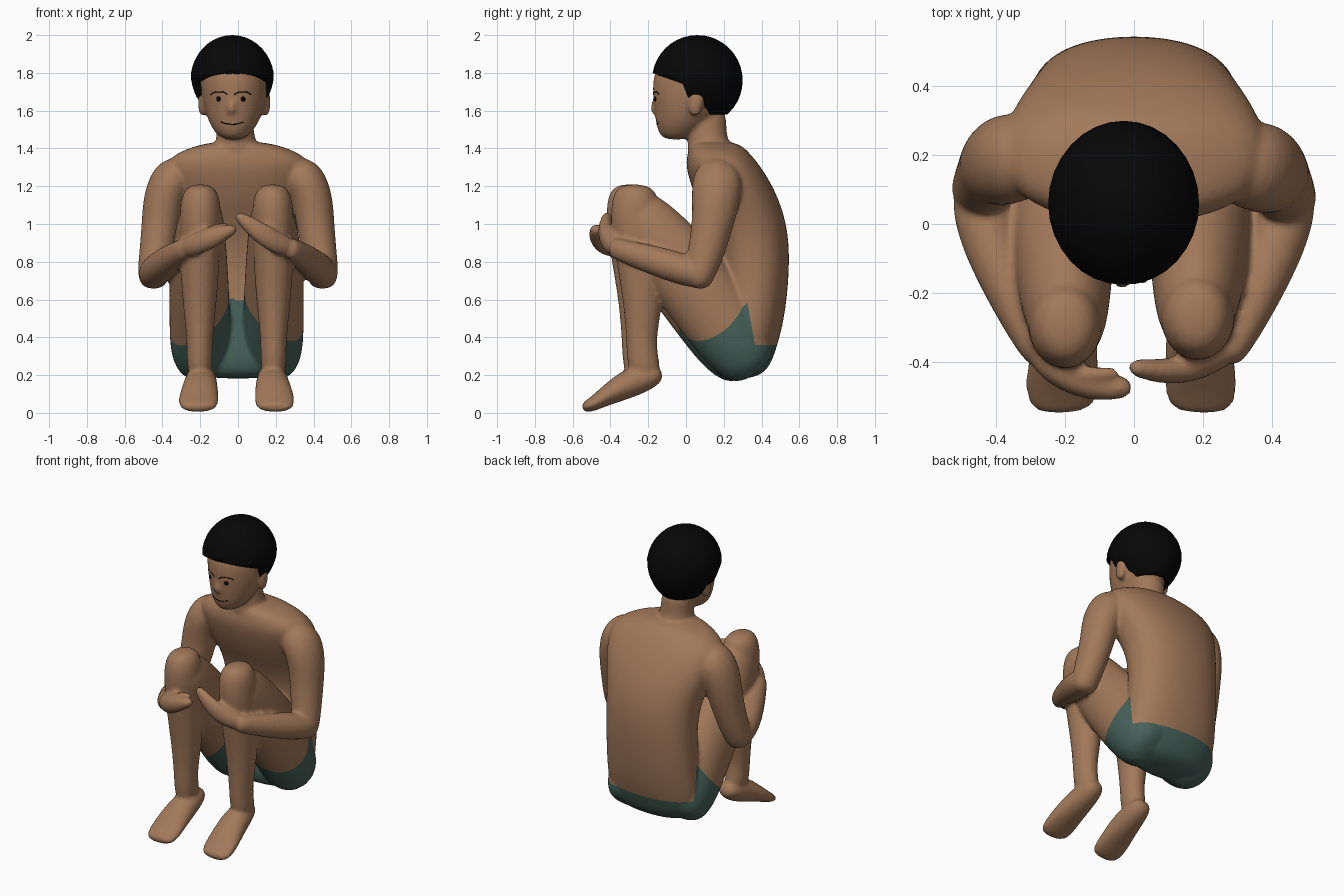
import bpy, bmesh, math
from mathutils import Vector
from mathutils.bvhtree import BVHTree

if "Cube" in bpy.data.objects:
    bpy.data.objects.remove(bpy.data.objects["Cube"])

X, Y, Z = Vector((1, 0, 0)), Vector((0, 1, 0)), Vector((0, 0, 1))
scene = bpy.context.scene.collection


def material(name, rgb):
    m = bpy.data.materials.new(name)
    m.diffuse_color = (*rgb, 1)
    m.use_nodes = True
    m.node_tree.nodes["Principled BSDF"].inputs["Base Color"].default_value = m.diffuse_color
    return m


skin_mat = material("skin", (0.36, 0.19, 0.10))
shorts_mat = material("shorts_green", (0.06, 0.12, 0.10))
dark_mat = material("dark", (0.002, 0.002, 0.002))


def tube(bm, rings, hint=X, flat=False, sides=12, power=1.0):
    """Closed loft through rings (x, y, z, radius along hint, other radius)."""
    loops = []
    for i, (x, y, z, a, b) in enumerate(rings):
        lo, hi = rings[max(i - 1, 0)], rings[min(i + 1, len(rings) - 1)]
        t = Z if flat else (Vector(hi[:3]) - Vector(lo[:3])).normalized()
        u = (hint - t * hint.dot(t)).normalized()
        v = t.cross(u)
        loop = []
        for k in range(sides):
            w = 2 * math.pi * k / sides
            c, s = (math.copysign(abs(q) ** power, q) for q in (math.cos(w), math.sin(w)))
            loop.append(bm.verts.new(Vector((x, y, z)) + 1.04 * (a * c * u + b * s * v)))
        loops.append(loop)
    faces = [bm.faces.new(loops[0]), bm.faces.new(loops[-1])]
    for p, q in zip(loops, loops[1:]):
        for k in range(sides):
            n = (k + 1) % sides
            faces.append(bm.faces.new((p[k], p[n], q[n], q[k])))
    bmesh.ops.recalc_face_normals(bm, faces=faces)


def side(rings, s, dx=0.0, dy=0.0):
    return [(s * (x + dx), y + dy, z, a, b) for x, y, z, a, b in rings]


body = bmesh.new()

# torso and pelvis
tube(body, [(0, .27, .18, .15, .07), (0, .29, .22, .26, .14), (0, .305, .32, .32, .165),
            (0, .345, .50, .305, .175), (0, .365, .75, .295, .18), (0, .345, .95, .30, .195),
            (0, .285, 1.10, .34, .215), (0, .235, 1.22, .375, .21), (0, .19, 1.32, .385, .19),
            (0, .17, 1.385, .31, .155), (0, .145, 1.44, .14, .12)], flat=True, sides=16, power=.88)
# neck
tube(body, [(-.01, .13, 1.34, .13, .13), (-.01, .12, 1.42, .11, .11),
            (-.015, .11, 1.50, .095, .10), (-.02, .11, 1.62, .10, .11)], flat=True)
# head
tube(body, [(-.025, -.05, 1.445, .055, .07), (-.025, -.035, 1.49, .10, .11), (-.022, -.01, 1.54, .13, .148),
            (-.02, .02, 1.61, .155, .185), (-.02, .04, 1.69, .172, .212), (-.025, .05, 1.79, .178, .222),
            (-.03, .06, 1.88, .15, .18), (-.03, .06, 1.95, .07, .09)], flat=True, sides=16)
# nose
tube(body, [(-.03, -.15, 1.69, .015, .012), (-.035, -.16, 1.63, .022, .03),
            (-.035, -.157, 1.595, .03, .035), (-.035, -.14, 1.57, .02, .02)], flat=True, sides=8)

thigh = [(.19, .37, .21, .11, .12), (.195, .28, .32, .165, .185), (.20, .155, .51, .16, .205),
         (.205, -.005, .725, .158, .205), (.20, -.165, .92, .138, .185), (.19, -.28, 1.06, .115, .15),
         (.19, -.34, 1.13, .07, .085)]
shin = [(.195, -.28, 1.215, .07, .09), (.195, -.285, 1.12, .113, .13), (.2, -.27, .95, .106, .135),
        (.2, -.25, .75, .104, .12), (.2, -.24, .55, .086, .10), (.2, -.25, .38, .068, .078),
        (.2, -.24, .27, .068, .085), (.2, -.22, .19, .06, .08)]
foot = [(.19, -.125, .215, .05, .035), (.19, -.19, .195, .075, .07), (.195, -.31, .155, .09, .08),
        (.205, -.43, .085, .106, .05), (.208, -.50, .042, .106, .036), (.205, -.55, .022, .08, .026)]
upper_arm = [(.24, .20, 1.27, .10, .11), (.35, .18, 1.25, .125, .135), (.395, .17, 1.14, .11, .13),
             (.41, .155, 1.0, .10, .11), (.435, .11, .82, .09, .095), (.45, .08, .72, .085, .08),
             (.45, .075, .655, .055, .05)]
forearm = [(.455, .12, .72, .06, .06), (.45, .07, .735, .08, .085), (.42, -.05, .77, .085, .085),
           (.355, -.21, .82, .075, .07), (.30, -.34, .86, .058, .05), (.26, -.40, .88, .055, .045)]
ear = [(.165, .05, 1.57, .015, .02), (.17, .05, 1.60, .02, .035),
       (.172, .055, 1.66, .022, .045), (.17, .055, 1.71, .015, .03)]

# paired limbs and ears
for s in (-1, 1):
    dx = -.012 if s > 0 else .003
    tube(body, side(thigh, s, dx, .015 * s))
    tube(body, side(shin, s, dx, .012 * s))
    tube(body, side(foot, s, dx))
    tube(body, side(upper_arm, s, 0, -.012 * s))
    tube(body, side(forearm, s), hint=Z)
    tube(body, side(ear, s, -.02 * s), flat=True, sides=8)

# hands and thumbs, slightly different on each side
tube(body, [(-.29, -.36, .865, .05, .045), (-.22, -.435, .895, .06, .045), (-.13, -.47, .93, .055, .045),
            (-.06, -.475, .96, .038, .038), (-.005, -.475, .98, .022, .028)], hint=Z)
tube(body, [(-.22, -.43, .93, .025, .025), (-.13, -.44, .975, .025, .025), (-.04, -.43, 1.0, .018, .018)], hint=Z, sides=8)
tube(body, [(.29, -.35, .865, .05, .045), (.20, -.41, .90, .06, .042), (.11, -.43, .96, .055, .04),
            (.05, -.425, 1.005, .042, .032), (-.015, -.415, 1.055, .022, .025)], hint=Z)
tube(body, [(.21, -.42, .93, .025, .025), (.13, -.44, .985, .025, .022), (.06, -.44, 1.0, .018, .018)], hint=Z, sides=8)

# fuse the body into one smooth skin
mesh = bpy.data.meshes.new("body_source")
body.to_mesh(mesh)
source = bpy.data.objects.new("body_source", mesh)
scene.objects.link(source)
source.modifiers.new("round", "SUBSURF").levels = 2
remesh = source.modifiers.new("fuse", "REMESH")
remesh.mode = "VOXEL"
remesh.voxel_size = 0.012
soften = source.modifiers.new("soften", "SMOOTH")
soften.factor = 0.5
soften.iterations = 4
bpy.context.view_layer.update()
depsgraph = bpy.context.evaluated_depsgraph_get()
fused = bpy.data.meshes.new_from_object(source.evaluated_get(depsgraph))
bpy.data.objects.remove(source)


def cut(bm, co, no):
    bmesh.ops.bisect_plane(bm, geom=bm.verts[:] + bm.edges[:] + bm.faces[:], plane_co=co, plane_no=no)


def finish(name, bm, mats):
    me = bpy.data.meshes.new(name)
    bm.to_mesh(me)
    for m in mats:
        me.materials.append(m)
    for p in me.polygons:
        p.use_smooth = True
    ob = bpy.data.objects.new(name, me)
    scene.objects.link(ob)
    return ob


# shorts: clean hem and waist lines cut into the skin
bm = bmesh.new()
bm.from_mesh(fused)
surface = BVHTree.FromBMesh(bm)
for s in (-1, 1):
    cut(bm, (0, 0, .46 / .76), (.75 * s, -.65, .76))
waist_no = Vector((0, 1, .18))
cut(bm, (0, .34, .5), waist_no)
cut(bm, (0, 0, .36), Z)
for f in bm.faces:
    c = f.calc_center_median()
    hem = .75 * abs(c.x) - .65 * c.y + .76 * c.z < .46
    waist = (c - Vector((0, .34, .5))).dot(waist_no) < 0 or c.z < .36
    f.material_index = int(hem and waist and c.y > -.11 and c.z < .60)
finish("body_with_shorts", bm, [skin_mat, shorts_mat])

# hair cap, narrowing below and trimmed around the face and ears
bm = bmesh.new()
bmesh.ops.create_uvsphere(bm, u_segments=32, v_segments=20, radius=1)
for v in bm.verts:
    z = 1.76 + .24 * v.co.z
    taper = 1 - .7 * max(0, 1.79 - z)
    v.co = Vector((-.03 + .222 * taper * v.co.x, .06 + .24 * v.co.y, z))
slope = Vector((0, .35, 1))
for co, no in (((0, -.18, 1.80), slope), ((0, 0, 1.67), Z), ((0, 0, 1.58), Z),
               ((0, 0, 1.70), Vector((0, 1, .4))), ((0, .09, 0), Y)):
    cut(bm, co, no)
bare = []
for f in bm.faces:
    c = f.calc_center_median()
    fringe = (c - Vector((0, -.18, 1.80))).dot(slope) > 0
    sideburn = c.y + .4 * (c.z - 1.70) > 0 and c.z > 1.67
    if not (fringe and c.z > 1.67 or sideburn or (c.y > .09 and c.z > 1.58)):
        bare.append(f)
bmesh.ops.delete(bm, geom=bare, context="FACES")
hair = finish("hair", bm, [dark_mat])
thick = hair.modifiers.new("thickness", "SOLIDIFY")
thick.thickness = 0.035
thick.offset = -1


def face_point(x, z):
    hit = surface.ray_cast(Vector((x, -1, z)), Y)[0]
    return hit if hit else Vector((x, -.16, z))


def face_line(name, pts, radius):
    cu = bpy.data.curves.new(name, "CURVE")
    cu.dimensions = "3D"
    cu.bevel_depth = radius
    sp = cu.splines.new("POLY")
    sp.points.add(len(pts) - 1)
    for p, (x, z) in zip(sp.points, pts):
        p.co = (*face_point(x, z), 1)
    cu.materials.append(dark_mat)
    scene.objects.link(bpy.data.objects.new(name, cu))


# eyes, brows and mouth
for label, x in (("left", -.10), ("right", .025)):
    bm = bmesh.new()
    bmesh.ops.create_uvsphere(bm, u_segments=12, v_segments=8, radius=.015)
    bmesh.ops.translate(bm, verts=bm.verts, vec=face_point(x, 1.662) + Vector((0, .007, 0)))
    finish(label + "_eye", bm, [dark_mat])
    face_line(label + "_brow", [(x - .045, 1.685), (x - .02, 1.70), (x + .02, 1.70), (x + .045, 1.685)], .003)
face_line("mouth", [(-.09, 1.54), (-.06, 1.53), (-.03, 1.527), (0, 1.53), (.03, 1.54)], .003)
